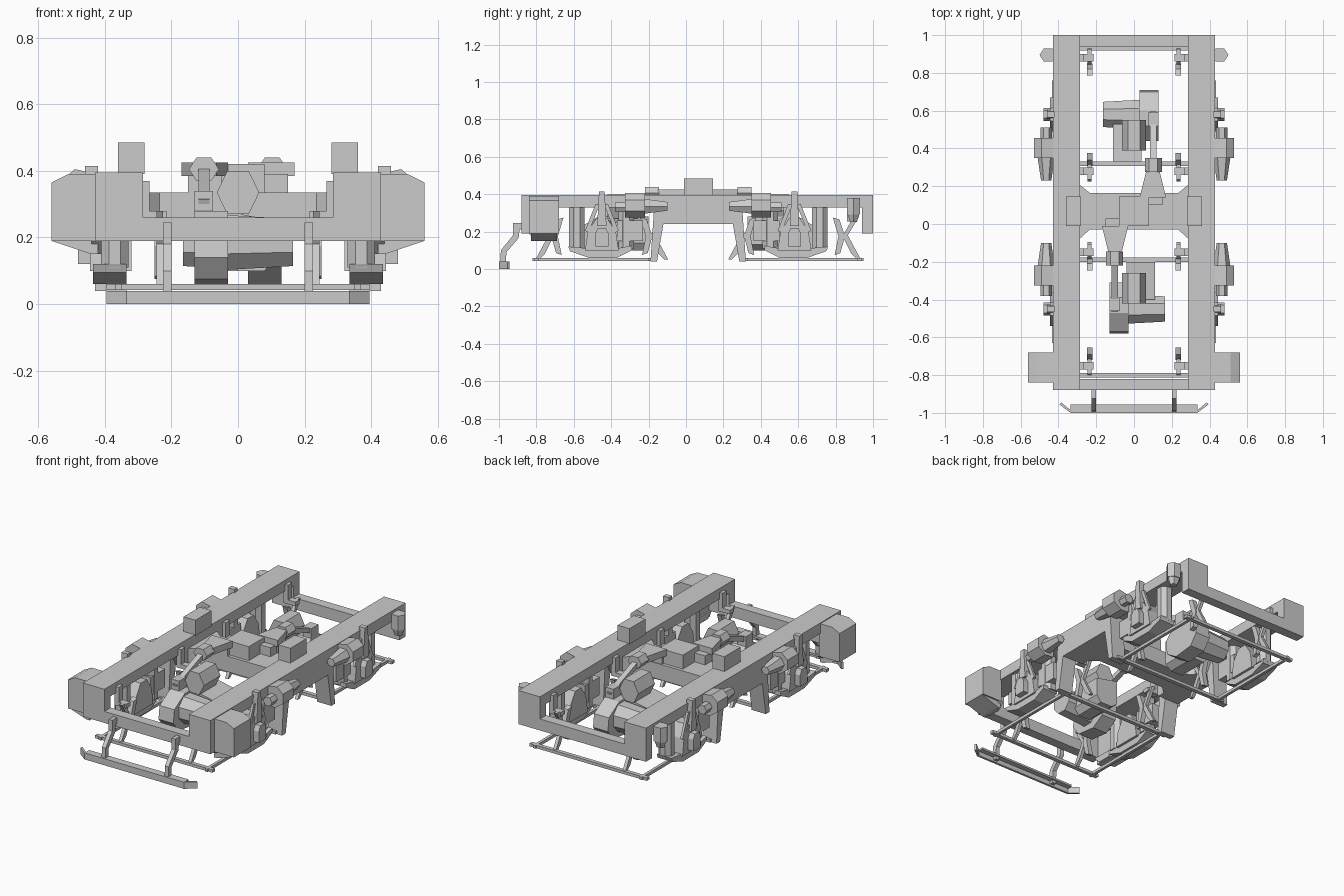
import bpy, bmesh, math
from mathutils import Vector

CY = 0.065   # the bogie is symmetric about this y
AX = -0.45   # front axle y


def prism(name, axis, pts, lo, hi, mx=False, my=False, rot=False, taper=1.0):
    """Extrude a profile along an axis; repeat mirrored in x, in y about CY, or turned half round."""
    n = len(pts)
    mu = sum(p[0] for p in pts) / n
    mv = sum(p[1] for p in pts) / n
    rings = []
    for d, s in ((lo, 1.0), (hi, taper)):
        for u, v in pts:
            u, v = mu + (u - mu) * s, mv + (v - mv) * s
            rings.append({'x': (d, u, v), 'y': (u, d, v), 'z': (u, v, d)}[axis])
    signs = [(1, 1)]
    if mx:
        signs += [(-a, b) for a, b in signs]
    if my:
        signs += [(a, -b) for a, b in signs]
    if rot:
        signs += [(-1, -1)]
    for sx, sy in signs:
        bm = bmesh.new()
        vs = [bm.verts.new((x * sx, CY + (y - CY) * sy, z)) for x, y, z in rings]
        bm.faces.new(vs[:n])
        bm.faces.new(vs[n:])
        for i in range(n):
            j = (i + 1) % n
            bm.faces.new((vs[i], vs[j], vs[n + j], vs[n + i]))
        bmesh.ops.recalc_face_normals(bm, faces=bm.faces)
        me = bpy.data.meshes.new(name)
        bm.to_mesh(me)
        bm.free()
        bpy.context.collection.objects.link(bpy.data.objects.new(name, me))


def box(name, x0, x1, y0, y1, z0, z1, **kw):
    prism(name, 'z', [(x0, y0), (x1, y0), (x1, y1), (x0, y1)], z0, z1, **kw)


def ngon(cu, cv, ru, rv, n, start=0.0):
    return [(cu + ru * math.cos(start + 2 * math.pi * i / n),
             cv + rv * math.sin(start + 2 * math.pi * i / n)) for i in range(n)]


def strip(path, w):
    """Thicken an open 2D path into a closed outline of width w."""
    a, b = [], []
    for i, p in enumerate(path):
        d = Vector(path[min(i + 1, len(path) - 1)]) - Vector(path[max(i - 1, 0)])
        nrm = Vector((-d.y, d.x)).normalized() * w / 2
        a.append((p[0] + nrm.x, p[1] + nrm.y))
        b.append((p[0] - nrm.x, p[1] - nrm.y))
    return a + b[::-1]


# Side frames: deep in the middle, dropped posts at both ends
prism("side_frame", 'x', [(-0.88, 0.19), (-0.82, 0.19), (-0.82, 0.33), (-0.17, 0.33),
                          (-0.12, 0.24), (0.25, 0.24), (0.30, 0.33), (0.94, 0.33),
                          (0.94, 0.19), (1.0, 0.19), (1.0, 0.395), (-0.88, 0.395)],
      0.285, 0.43, mx=True)
# End beams, low between the posts
box("front_beam", -0.29, 0.29, -0.88, -0.82, 0.19, 0.26)
box("rear_beam", -0.29, 0.29, 0.94, 1.0, 0.19, 0.26)
# Transom with flared corners, centre pad and bolster pads
prism("transom", 'z', [(-0.29, -0.08), (-0.235, -0.03), (0.235, -0.03), (0.29, -0.08),
                       (0.29, 0.21), (0.235, 0.165), (-0.235, 0.165), (-0.29, 0.21)],
      0.24, 0.335)
box("centre_pad", -0.08, 0.08, -0.01, 0.145, 0.33, 0.42)
box("bolster_pad", 0.28, 0.36, -0.01, 0.145, 0.39, 0.485, mx=True)

# Torque brackets, link heads and sloping reaction rods
prism("torque_bracket", 'z', [(-0.17, -0.01), (-0.03, -0.01), (-0.065, -0.15), (-0.135, -0.15)],
      0.385, 0.425, rot=True)
box("bracket_post", -0.15, -0.05, -0.03, 0.03, 0.32, 0.39, rot=True)
prism("link_head", 'y', ngon(-0.1025, 0.405, 0.045, 0.04, 6), -0.22, -0.145, rot=True)
prism("reaction_rod", 'x', strip([(-0.18, 0.405), (-0.46, 0.30)], 0.03), -0.118, -0.085, rot=True)
box("rod_foot", -0.13, -0.075, -0.46, -0.39, 0.24, 0.34, rot=True)

# Gear case on the axle, tapering toward the rod foot
prism("gear_case", 'x', [(-0.58, 0.14), (-0.53, 0.075), (-0.40, 0.06), (-0.32, 0.11),
                         (-0.31, 0.20), (-0.39, 0.28), (-0.47, 0.28), (-0.57, 0.22)],
      -0.13, -0.03, rot=True)
prism("axle_drum", 'x', ngon(-0.45, 0.185, 0.085, 0.09, 8, math.pi / 8), -0.05, 0.165, rot=True,
      taper=0.85)
# Traction motor: six-sided barrel with a lower body behind
prism("motor_barrel", 'y', ngon(0, 0.335, 0.064, 0.075, 6), -0.42, -0.26, rot=True)
prism("motor_body", 'y', [(-0.04, 0.13), (0.0, 0.10), (0.08, 0.10), (0.11, 0.14),
                          (0.11, 0.25), (-0.04, 0.28)], -0.40, -0.20, rot=True)

# Axle boxes, cradles and guides
both = dict(mx=True, my=True)
prism("axle_cradle", 'x', [(-0.63, 0.12), (-0.62, 0.095), (-0.52, 0.06), (-0.37, 0.06),
                           (-0.29, 0.10), (-0.29, 0.125), (-0.37, 0.11), (-0.52, 0.11)],
      0.335, 0.435, **both)
prism("axle_box", 'x', [(-0.54, 0.10), (-0.525, 0.20), (-0.48, 0.27), (-0.42, 0.27),
                        (-0.375, 0.20), (-0.36, 0.10)], 0.32, 0.445, **both)
prism("axle_cap", 'x', [(-0.485, 0.12), (-0.415, 0.12), (-0.415, 0.19), (-0.43, 0.22),
                        (-0.47, 0.22), (-0.485, 0.19)], 0.44, 0.48, **both)
prism("axle_guide", 'x', [(-0.475, 0.23), (-0.425, 0.23), (-0.435, 0.415), (-0.465, 0.415)],
      0.42, 0.46, **both)
prism("guide_wing", 'x', strip([(-0.53, 0.20), (-0.475, 0.34), (-0.425, 0.34), (-0.37, 0.20)], 0.022),
      0.43, 0.445, **both)
for y in (-0.585, -0.32):
    prism("axle_spring", 'z', ngon(0.37, y, 0.045, 0.045, 8, math.pi / 8), 0.11, 0.335, **both)
box("spring_seat", 0.33, 0.41, -0.37, -0.23, 0.15, 0.26, **both)

# Brake cylinders on the outside of the frames
prism("brake_cylinder", 'y', [(0.42, 0.28), (0.48, 0.275), (0.53, 0.31), (0.53, 0.37),
                              (0.49, 0.405), (0.42, 0.39)], -0.325, -0.22, **both)
prism("cylinder_neck", 'y', ngon(0.465, 0.335, 0.045, 0.045, 6), -0.22, -0.10, taper=0.6, **both)
prism("cylinder_nose", 'y', ngon(0.465, 0.33, 0.03, 0.03, 6), -0.38, -0.325, **both)
prism("rear_damper", 'z', ngon(0.455, 0.895, 0.045, 0.04, 6), 0.29, 0.38, mx=True)
prism("damper_foot", 'z', ngon(0.455, 0.895, 0.04, 0.035, 6), 0.29, 0.25, mx=True, taper=0.6)

# Front equipment boxes with a chamfered top edge and a tapered bottom
prism("equipment_box", 'y', [(0.42, 0.19), (0.56, 0.19), (0.56, 0.365), (0.51, 0.39), (0.42, 0.39)],
      -0.84, -0.68, mx=True)
prism("equipment_box_base", 'x', [(-0.84, 0.19), (-0.68, 0.19), (-0.72, 0.15), (-0.80, 0.15)],
      0.41, 0.44, mx=True)
prism("equipment_box_taper", 'y', [(0.42, 0.15), (0.44, 0.15), (0.56, 0.19), (0.42, 0.19)],
      -0.83, -0.69, mx=True)

# Brake shoes and hangers on both sides of each axle
shoe = [(0.785, 0.275), (0.82, 0.265), (0.85, 0.175), (0.825, 0.085), (0.795, 0.075), (0.815, 0.175)]
hanger = [(0.925, 0.28), (0.895, 0.28), (0.838, 0.175), (0.885, 0.08), (0.915, 0.05),
          (0.935, 0.05), (0.865, 0.18)]
for flip in (False, True):
    f = (lambda y: 1.16 - y) if flip else (lambda y: y)
    prism("brake_shoe", 'x', [(f(y), z) for y, z in shoe], 0.22, 0.25, **both)
    prism("brake_hanger", 'x', [(f(y), z) for y, z in hanger], 0.225, 0.245, **both)
    a, b = sorted((f(0.86), f(0.90)))
    box("hanger_bracket", 0.215, 0.295, a, b, 0.255, 0.28, **both)
    box("hanger_arm", 0.265, 0.295, a, b, 0.26, 0.37, **both)

# Brake rigging: rods low across the frame and along it
for y in (-0.80, -0.19):
    box("cross_rod", -0.395, 0.395, y - 0.012, y + 0.012, 0.042, 0.06, my=True)
box("long_rod", 0.35, 0.368, -0.82, -0.155, 0.042, 0.06, **both)
prism("rigging_leg", 'x', [(-0.19, 0.04), (-0.155, 0.04), (-0.12, 0.245), (-0.17, 0.335)],
      0.335, 0.43, **both)

# Front guard: strip with swept-back ends on two cranked struts
prism("guard_strip", 'z', strip([(-0.39, -0.95), (-0.335, -0.993), (0.335, -0.993), (0.39, -0.95)], 0.014),
      0.0, 0.04)
box("guard_ledge", -0.335, 0.335, -0.99, -0.955, 0.028, 0.04)
prism("guard_strut", 'x', [(-0.88, 0.245), (-0.925, 0.245), (-0.925, 0.18), (-0.99, 0.10), (-0.993, 0.01),
                           (-0.965, 0.01), (-0.96, 0.09), (-0.895, 0.165), (-0.89, 0.21), (-0.88, 0.21)],
      0.20, 0.225, mx=True)
